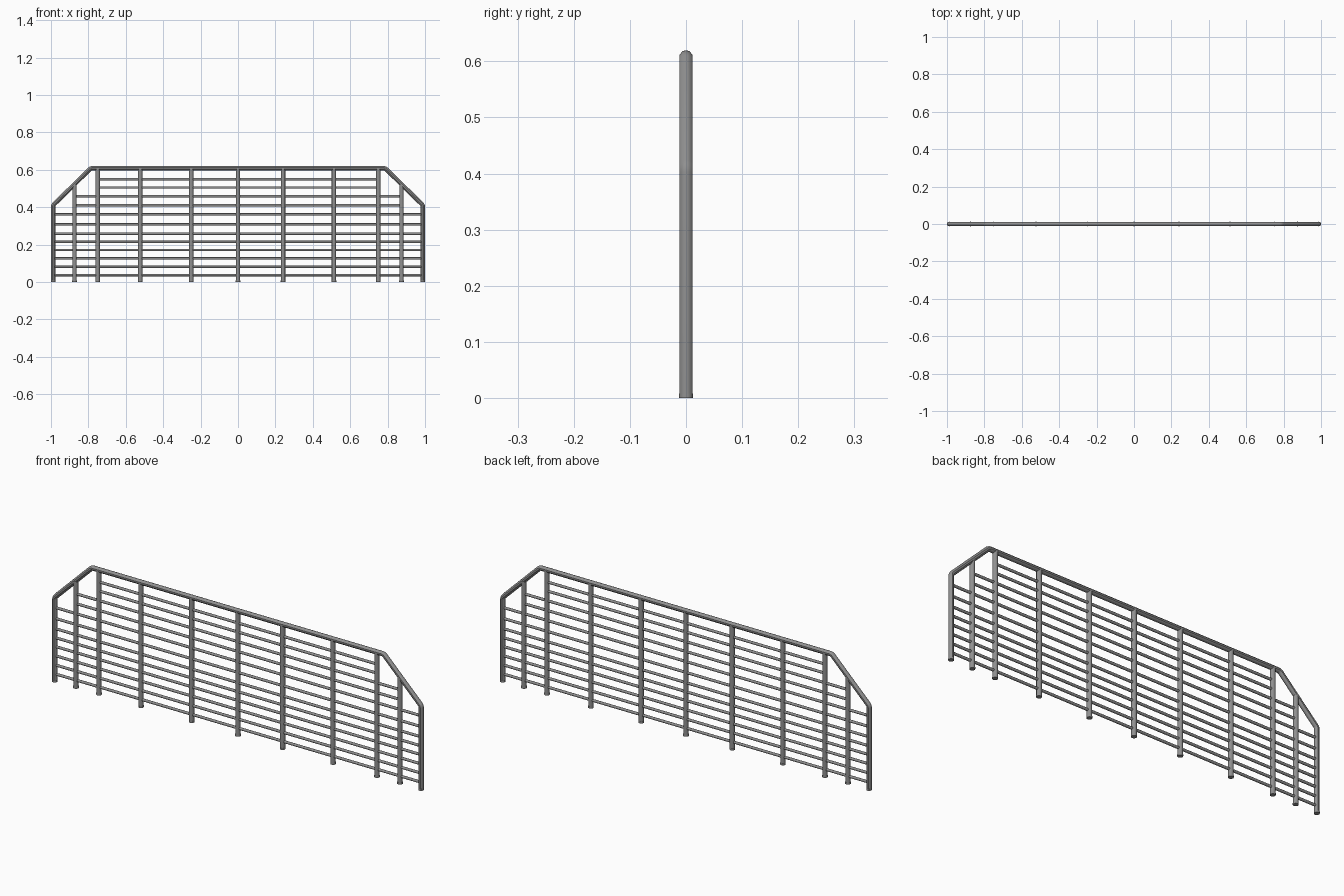
import bpy
import bmesh
from math import pi
from mathutils import Vector

if "Cube" in bpy.data.objects:
    bpy.data.objects.remove(bpy.data.objects["Cube"])

R_POST, R_RAIL = 0.0118, 0.0065
X_END, X_TOP = 0.988, 0.787
Z_SIDE, Z_TOP = 0.411, 0.608

# Dark grey steel
steel = bpy.data.materials.new("dark_steel")
steel.diffuse_color = (0.28, 0.28, 0.28, 1)
steel.use_nodes = True
steel.node_tree.nodes["Principled BSDF"].inputs["Base Color"].default_value = steel.diffuse_color


def finish(obj):
    obj.data.materials.clear()
    obj.data.materials.append(steel)
    bpy.ops.object.select_all(action='DESELECT')
    obj.select_set(True)
    bpy.context.view_layer.objects.active = obj
    bpy.ops.object.shade_smooth_by_angle(angle=pi / 5)


def rod(name, a, b, radius, sides=16):
    a, b = Vector(a), Vector(b)
    d = b - a
    bpy.ops.mesh.primitive_cylinder_add(vertices=sides, radius=radius, depth=d.length,
                                        location=(a + b) / 2,
                                        rotation=d.to_track_quat('Z', 'Y').to_euler())
    obj = bpy.context.object
    obj.name = name
    finish(obj)
    return obj


def frame_height(x):
    if abs(x) <= X_TOP:
        return Z_TOP
    return Z_TOP - (abs(x) - X_TOP) * (Z_TOP - Z_SIDE) / (X_END - X_TOP)


# Bent outer tube with small rounded bends
corners = [Vector(p) for p in ((-X_END, 0, 0), (-X_END, 0, Z_SIDE), (-X_TOP, 0, Z_TOP),
                               (X_TOP, 0, Z_TOP), (X_END, 0, Z_SIDE), (X_END, 0, 0))]
path = [corners[0]]
for p, c, n in zip(corners, corners[1:], corners[2:]):
    a = c + (p - c).normalized() * 0.009
    b = c + (n - c).normalized() * 0.009
    path += [a.lerp(c, t).lerp(c.lerp(b, t), t) for t in (0, 0.25, 0.5, 0.75, 1)]
path.append(corners[-1])
curve = bpy.data.curves.new("outer_frame", 'CURVE')
curve.dimensions = '3D'
curve.bevel_depth = R_POST
curve.bevel_resolution = 3
curve.use_fill_caps = True
spline = curve.splines.new('POLY')
spline.points.add(len(path) - 1)
for pt, co in zip(spline.points, path):
    pt.co = (*co, 1)
frame = bpy.data.objects.new("outer_frame", curve)
bpy.context.collection.objects.link(frame)
bpy.ops.object.select_all(action='DESELECT')
frame.select_set(True)
bpy.context.view_layer.objects.active = frame
bpy.ops.object.convert(target='MESH')
frame = bpy.context.object
bm = bmesh.new()
bm.from_mesh(frame.data)
bmesh.ops.remove_doubles(bm, verts=bm.verts, dist=1e-5)
bmesh.ops.recalc_face_normals(bm, faces=bm.faces)
bm.to_mesh(frame.data)
bm.free()
finish(frame)

# Upright posts reaching up into the frame
posts = (-0.874, -0.75, -0.523, -0.25, 0, 0.241, 0.513, 0.75, 0.874)
for i, x in enumerate(posts):
    rod(f"post_{i + 1}", (x, 0, 0), (x, 0, frame_height(x)), R_POST)

# Slim collars at the foot of every post
for i, x in enumerate((-X_END, *posts, X_END)):
    rod(f"foot_collar_{i + 1}", (x, 0, 0), (x, 0, 0.008), 0.0125)

# Thin horizontal bars: full width low down, shorter towards the top
bars = [(z, X_END) for z in (0.037, 0.081, 0.126, 0.171, 0.214, 0.258, 0.308, 0.361)]
bars += [(0.41, 0.874), (0.458, 0.874), (0.505, 0.75), (0.549, 0.75)]
for i, (z, x) in enumerate(bars):
    rod(f"bar_{i + 1}", (-x, 0, z), (x, 0, z), R_RAIL, 12)
